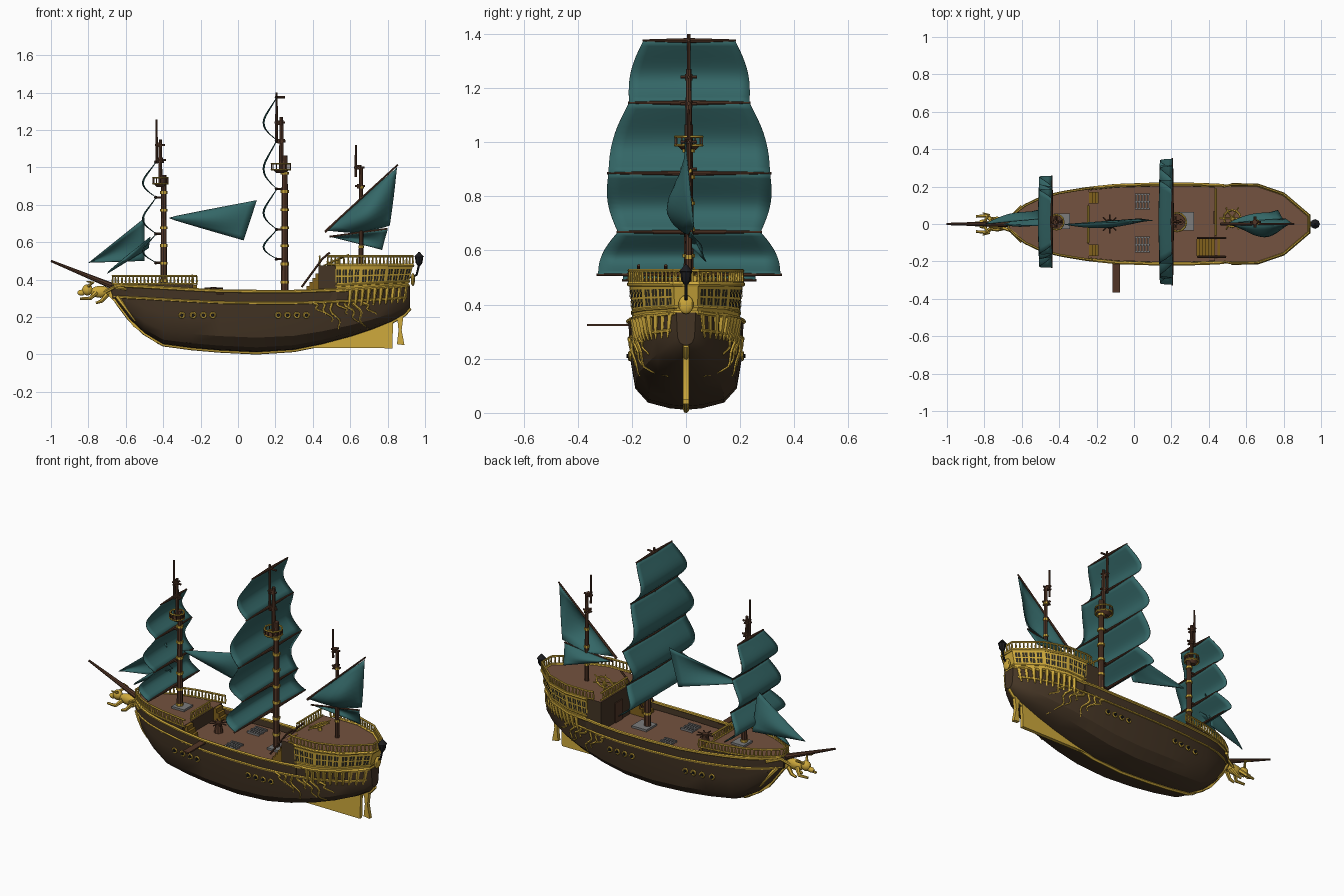
import bpy, bmesh, math
from math import sin, cos, pi
from mathutils import Vector as V

if "Cube" in bpy.data.objects:
    bpy.data.objects.remove(bpy.data.objects["Cube"])

def material(name, *rgb):
    m = bpy.data.materials.new(name)
    m.use_nodes = True
    m.diffuse_color = (*rgb, 1)
    m.node_tree.nodes["Principled BSDF"].inputs["Base Color"].default_value = (*rgb, 1)
    return m

HULL = material("dark hull wood", .058, .035, .018)
GOLD = material("gold trim", .62, .40, .045)
SAIL = material("teal sailcloth", .034, .135, .135)
DECK = material("deck planks", .175, .085, .05)
SPAR = material("spar wood", .085, .037, .02)
GREY = material("grey stone", .2, .2, .2)
IRON = material("black iron", .012, .012, .014)
OCHRE = material("ochre stairs", .22, .12, .012)
GLASS = material("dark glass", .03, .026, .015)

def finish(name, bm, *mats, angle=35, rule=None):
    if rule:
        for f in bm.faces:
            f.normal_update()
            f.material_index = rule(f)
    me = bpy.data.meshes.new(name)
    bm.to_mesh(me)
    bm.free()
    for m in mats:
        me.materials.append(m)
    ob = bpy.data.objects.new(name, me)
    bpy.context.collection.objects.link(ob)
    bpy.ops.object.select_all(action='DESELECT')
    ob.select_set(True)
    bpy.context.view_layer.objects.active = ob
    bpy.ops.object.shade_smooth_by_angle(angle=math.radians(angle))
    return ob

def tube(bm, pts, r, n=6, closed=False):
    """Sweep a round section along points; r is a number or one per point."""
    pts = [V(p) for p in pts]
    k = len(pts)
    rs = r if isinstance(r, (list, tuple)) else [r] * k
    rings, side = [], None
    for i, p in enumerate(pts):
        a = pts[(i - 1) % k] if closed or i else p
        b = pts[(i + 1) % k] if closed or i < k - 1 else p
        t = (b - a).normalized()
        side = side or t.orthogonal()
        side = (side - t * side.dot(t)).normalized()
        up = t.cross(side)
        rings.append([bm.verts.new(p + (side * cos(2 * pi * j / n) + up * sin(2 * pi * j / n)) * rs[i])
                      for j in range(n)])
    for i in range(k if closed else k - 1):
        A, B = rings[i], rings[(i + 1) % k]
        for j in range(n):
            bm.faces.new((A[j], A[(j + 1) % n], B[(j + 1) % n], B[j]))
    if not closed:
        bm.faces.new(rings[0][::-1])
        bm.faces.new(rings[-1])

def prism(bm, low, high):
    a, b = [bm.verts.new(p) for p in low], [bm.verts.new(p) for p in high]
    n = len(a)
    fs = [bm.faces.new(a), bm.faces.new(b)]
    fs += [bm.faces.new((a[i], a[(i + 1) % n], b[(i + 1) % n], b[i])) for i in range(n)]
    bmesh.ops.recalc_face_normals(bm, faces=fs)

def box(bm, x0, x1, y0, y1, z0, z1):
    q = [(x0, y0), (x1, y0), (x1, y1), (x0, y1)]
    prism(bm, [(*p, z0) for p in q], [(*p, z1) for p in q])

def ball(bm, c, s):
    vs = bmesh.ops.create_uvsphere(bm, u_segments=10, v_segments=7, radius=1)["verts"]
    for v in vs:
        v.co = V(c) + V((v.co.x * s[0], v.co.y * s[1], v.co.z * s[2]))

def interp(tab, x, col=1):
    for a, b in zip(tab, tab[1:]):
        if x <= b[0]:
            t = max(0, (x - a[0]) / (b[0] - a[0]))
            return a[col] + (b[col] - a[col]) * t
    return tab[-1][col]

# Hull stations: x, half breadth, keel height, top height
ST = [(-.68, .012, .33, .372), (-.64, .055, .27, .37), (-.58, .1, .19, .366), (-.5, .138, .115, .362),
      (-.4, .165, .055, .356), (-.25, .19, .035, .347), (-.1, .206, .022, .34), (.1, .213, .012, .337),
      (.3, .213, .025, .337), (.45, .208, .055, .342), (.6, .19, .095, .348), (.72, .158, .135, .354),
      (.82, .117, .175, .36), (.89, .07, .215, .366), (.92, .035, .25, .37)]
SEC = [(0, .03), (.015, .28), (.08, .66), (.24, .88), (.55, .96), (1, 1)]
top = lambda x: interp(ST, x, 3)
def side(x, z, s=1):
    k = interp(ST, x, 2)
    return V((x, s * interp(ST, x) * interp(SEC, (z - k) / (top(x) - k)), z))

bm = bmesh.new()
rows = []
for x, w, k, t in ST:
    half = [(w * f, k + (t - k) * h) for h, f in SEC]
    rows.append([bm.verts.new((x, y, z)) for y, z in half[::-1] + [(-y, z) for y, z in half]])
for A, B in zip(rows, rows[1:]):
    for j in range(len(A) - 1):
        bm.faces.new((A[j], A[j + 1], B[j + 1], B[j]))
bm.faces.new(rows[0])
bm.faces.new(rows[-1])
finish("hull", bm, HULL, angle=30)

# Decks, following the hull plan
def deck(name, x0, x1, z0, z1, inset):
    xs = [x0] + [s[0] for s in ST if x0 < s[0] < x1] + [x1]
    out = [(x, max(.004, interp(ST, x) * inset)) for x in xs]
    out += [(x, -y) for x, y in out[::-1]]
    b = bmesh.new()
    prism(b, [(*p, z0) for p in out], [(*p, z1) for p in out])
    finish(name, b, HULL, DECK, rule=lambda f: int(f.normal.z > .9))
deck("main_deck", -.6, .85, .28, .3, .95)
deck("forecastle", -.67, -.24, .3, .374, .98)
bm = bmesh.new()
box(bm, .43, .53, -.2, .2, .29, .475)
finish("quarterdeck_front", bm, HULL, DECK, rule=lambda f: int(f.normal.z > .9))

# Trim strips along the sides and the keel
bm = bmesh.new()
for s in (1, -1):
    xs = [i * .04 - .66 for i in range(40)]
    tube(bm, [side(x, top(x), s) for x in xs], .009)
    tube(bm, [side(x, top(x) - .062, s) for x in xs], .007)
    tube(bm, [side(-.645 + .016 * i, .31 - .022 * i, s) for i in range(7)], [.014 - .0015 * i for i in range(7)])
tube(bm, [(x, 0, k - .002) for x, w, k, t in ST], .011)
P = lambda pts, y: [(x, y, z) for x, z in pts]
for poly in ([(.1, .01), (.4, .035), (.825, .033), (.83, .2), (.7, .14), (.45, .07), (.2, .03)],
             [(.85, .055), (.89, .05), (.875, .13), (.885, .21), (.85, .21), (.858, .13)],
             [(-.72, .345), (-.64, .35), (-.55, .17), (-.42, .05), (-.56, .15), (-.65, .27)]):
    prism(bm, P(poly, -.011), P(poly, .011))
finish("hull_trim_and_rudder", bm, GOLD)

# Gunports, and scrollwork ahead of the stern
bm, guns = bmesh.new(), bmesh.new()
for s in (1, -1):
    for x in (-.3, -.24, -.185, -.135, .215, .265, .315, .365):
        c = side(x, .21, s)
        tube(bm, [c + V((.014 * cos(a * pi / 5), s * .004, .014 * sin(a * pi / 5))) for a in range(10)], .005, 5, True)
        tube(guns, [c, c + V((0, s * .014, 0))], .008, 8)
    for i in range(7):
        x0, drop = .4 + .045 * i, .06 + .04 * (i % 3)
        tube(bm, [side(x0 + .03 * j / 4 + .014 * sin(j * 1.1 + i), .275 - drop * j / 8, s) + V((0, s * .003, 0))
                  for j in range(9)], [.008 - .0006 * j for j in range(9)], 5)
finish("gunports_and_scrolls", bm, GOLD)
finish("cannon_muzzles", guns, IRON)

# Stern gallery: sloped wall, panes, brackets
G = [(.52, .21), (.66, .208), (.8, .16), (.935, .045)]
UP = [V((x, y, .475)) for x, y in G]
LOW = [V((.52 + (x - .52) * .94, y * .93, .34 + (x - .52) * .07)) for x, y in G]
flip = lambda p: V((p.x, -p.y, p.z))
loop = lambda h: h + [flip(p) for p in h[::-1]]
bm, panes, trim = bmesh.new(), bmesh.new(), bmesh.new()
prism(bm, loop(LOW), loop(UP))
finish("stern_gallery", bm, GOLD, DECK, HULL,
       rule=lambda f: 1 if f.normal.z > .9 else 2 if f.normal.z < -.8 else 0)
tube(trim, loop(UP), .009)
tube(trim, loop(LOW), .009)
tube(trim, [p.lerp(q, .2) for p, q in zip(loop(LOW), loop(UP))], .006)
for m in (lambda p: p, flip):
    for a, b, c, d in zip(LOW, LOW[1:], UP[1:], UP):
        nrm = (b - a).cross(d - a).normalized()
        nrm *= .003 if nrm.y > 0 else -.003
        at = lambda u, v: m(a.lerp(b, u).lerp(d.lerp(c, u), v) + nrm)
        for i in range(4):
            for v0, v1 in ((.3, .54), (.6, .84)):
                for h in (0, .5):
                    u0 = .04 + (i + h * .8 + .06) * .235
                    panes.faces.new([panes.verts.new(at(u, v)) for u, v in
                                     ((u0, v0), (u0 + .075, v0), (u0 + .075, v1), (u0, v1))])
        for i in range(4):
            p = a.lerp(b, (i + .5) / 4)
            if p.x > .58:
                q = side(min(p.x - .01, .91), p.z - .09)
                tube(trim, [m(p), m(p.lerp(q, .5) - V((0, 0, .012))), m(q)], [.014, .01, .005], 5)
ball(trim, (.935, 0, .4), (.012, .028, .035))
finish("gallery_windows", panes, GLASS)
finish("gallery_trim", trim, GOLD)

# Balustrades
def balustrade(name, path, h, step=.022):
    b = bmesh.new()
    up = V((0, 0, h))
    tube(b, [p + up for p in path], .006)
    tube(b, [p + up * .12 for p in path], .005)
    for p, q in zip(path, path[1:]):
        n = max(1, round((q - p).length / step))
        for i in range(n):
            c = p.lerp(q, i / n)
            tube(b, [c, c + up * .4, c + up], [.003, .006, .003], 5)
    finish(name, b, GOLD)
bow = [V((x, interp(ST, x), .372)) for x in (-.22, -.3, -.4, -.5, -.58, -.64, -.67)]
balustrade("forecastle_rail", loop(bow), .048)
balustrade("forecastle_aft_rail", [V((-.245, -.1, .374)), V((-.245, .1, .374))], .048)
balustrade("quarterdeck_rail", loop([V((.48, .2, .475))] + UP), .05)
balustrade("quarterdeck_front_rail", [V((.437, -.06, .475)), V((.437, .19, .475))], .05)

# Bowsprit and animal figurehead
bm = bmesh.new()
tube(bm, [(-.56, 0, .32), (-1, 0, .5)], [.02, .006], 8)
finish("bowsprit", bm, SPAR)
bm = bmesh.new()
ball(bm, (-.735, 0, .335), (.06, .026, .032))
ball(bm, (-.805, 0, .345), (.03, .026, .03))
ball(bm, (-.838, 0, .33), (.022, .015, .016))
for s in (1, -1):
    tube(bm, [(-.76, s * .02, .33), (-.79, s * .045, .3), (-.845, s * .04, .298)], [.014, .01, .007])
    tube(bm, [(-.7, s * .02, .32), (-.73, s * .03, .285), (-.76, s * .03, .275)], [.014, .01, .007])
    tube(bm, [(-.8, s * .015, .365), (-.775, s * .05, .385), (-.81, s * .06, .39)], [.009, .007, .003])
    tube(bm, [(-.72, s * .015, .33), (-.66, s * .035, .36), (-.6, s * .095, .35)], .009)
finish("figurehead", bm, GOLD)

# Masts: stepped poles with gold bands, crosstrees and lookout nests
def mast(name, poles, bands, trees, nest=None):
    b, g = bmesh.new(), bmesh.new()
    for x, z0, z1, r in poles:
        tube(b, [(x, .01, z0), (x, .01, z1)], [r, r * .75], 8)
    x, z0, z1, r = poles[0]
    for i in range(bands):
        z = z0 + (z1 - z0) * (i + 1) / (bands + 1)
        tube(g, [(x, .01, z - .007), (x, .01, z + .007)], r * 1.12, 8)
    for x, z in trees:
        tube(b, [(x - .025, .01, z), (x + .03, .01, z)], .006)
        tube(b, [(x, -.02, z), (x, .04, z)], .006)
        tube(b, [(x, .01, z - .012), (x, .01, z + .012)], .014, 8)
    if nest:
        x, z, r = nest
        tube(b, [(x, .01, z - .03), (x, .01, z - .012)], [r * .5, r * .9], 10)
        for h in (-.012, .02):
            tube(g, [(x + r * cos(a * pi / 6), .01 + r * sin(a * pi / 6), z + h) for a in range(12)], .005, 5, True)
        for a in range(12):
            c = V((x + r * cos(a * pi / 6), .01 + r * sin(a * pi / 6), z))
            tube(b, [c - V((0, 0, .012)), c + V((0, 0, .02))], .004, 4)
    finish(name, b, SPAR)
    finish(name + "_bands", g, GOLD)
mast("fore_mast", [(-.397, .3, .96, .018), (-.415, .9, 1.15, .011), (-.435, 1.02, 1.255, .007)], 6,
     [(-.415, 1.04), (-.42, 1.12)], (-.415, .925, .04))
mast("main_mast", [(.25, .29, 1.065, .02), (.232, .98, 1.27, .013), (.206, 1.13, 1.4, .008)], 7,
     [(.225, 1.14), (.22, 1.24)], (.23, 1.0, .05))
mast("mizzen_mast", [(.658, .47, 1.0, .013), (.63, .95, 1.12, .007)], 4, [(.65, .9), (.645, 1.0)])

# Sails
def cloth(name, fn, nu=12, nv=8):
    b = bmesh.new()
    g = [[b.verts.new(fn(i / nu, j / nv)) for j in range(nv + 1)] for i in range(nu + 1)]
    for i in range(nu):
        for j in range(nv):
            b.faces.new((g[i][j], g[i + 1][j], g[i + 1][j + 1], g[i][j + 1]))
    bmesh.ops.remove_doubles(b, verts=b.verts, dist=1e-5)
    ob = finish(name, b, SAIL, angle=60)
    ob.modifiers.new("thickness", 'SOLIDIFY').thickness = .004

def square_sails(name, x, y, yards, belly):
    b = bmesh.new()
    for i, (z, w) in enumerate(yards):
        tube(b, [(x, y - w, z), (x, y, z), (x, y + w, z)], [.004, .009, .004], 8)
        tube(b, [(x, y, z), (x + .045, .01, z)], .006)
        if i + 1 < len(yards):
            z2, w2 = yards[i + 1]
            def fn(u, v):
                half = w + (w2 - w) * v + .02 * sin(pi * v)
                return V((x - belly * sin(pi * v) * (.9 + .1 * sin(pi * u)) + .012 * sin(2 * pi * v),
                          y + (2 * u - 1) * half * .985, z + (z2 - z) * v))
            cloth(f"{name}_sail_{i + 1}", fn, 12, 12)
    finish(name + "_yards", b, SPAR)
square_sails("main", .205, .012, [(1.375, .172), (1.145, .226), (.885, .303), (.668, .268), (.51, .342)], .07)
square_sails("fore", -.44, .012, [(1.03, .125), (.84, .175), (.645, .19), (.49, .248)], .07)

def patch(name, p00, p10, p11, p01, belly):
    a, b, c, d = map(V, (p00, p10, p11, p01))
    cloth(name, lambda u, v: a.lerp(b, u).lerp(d.lerp(c, u), v) + V((0, belly * sin(pi * u) * sin(pi * v), 0)))
def tri(name, a, b, c, belly):
    patch(name, a, b, c, a, belly)
patch("lateen_sail", (.475, 0, .662), (.85, 0, 1.0), (.81, .03, .69), (.66, .02, .65), -.08)
tri("lower_lateen_sail", (.49, 0, .63), (.8, .02, .67), (.77, .075, .56), .03)
tri("stay_sail", (-.37, 0, .73), (.1, .02, .825), (.03, .03, .61), -.03)
tri("outer_jib", (-.8, 0, .49), (-.5, .03, .73), (-.5, .08, .5), .03)
tri("inner_jib", (-.7, 0, .435), (-.47, -.01, .63), (-.48, .06, .57), -.02)
bm = bmesh.new()
tube(bm, [(.465, 0, .655), (.855, 0, 1.015)], [.008, .005])
tube(bm, [(.49, 0, .63), (.8, .02, .672)], .005)
finish("lateen_yards", bm, SPAR)

# Deck fittings
bm = bmesh.new()
for x, y, z, r in ((.27, .015, .3, .05), (-.385, .015, .374, .042)):
    box(bm, x - r, x + r, y - r, y + r, z, z + .012)
for y in (-.11, .12):
    for i in range(5):
        box(bm, .008 + i * .016, .017 + i * .016, y - .038, y + .038, .3, .31)
    for e in (-.038, 0, .038):
        box(bm, .005, .085, y + e - .004, y + e + .004, .3, .312)
finish("mast_steps_and_hatches", bm, GREY)
bm = bmesh.new()
for i in range(8):
    box(bm, .335 + .016 * i, .46, -.17, -.08, .3 + .022 * i, .314 + .022 * (i + 1) - .014)
for s in (1, -1):
    for i in range(3):
        box(bm, -.24, -.19 - i * .015, s * .14 - .03, s * .14 + .03, .3 + .024 * i, .324 + .024 * i)
finish("stairs", bm, OCHRE)
bm = bmesh.new()
box(bm, -.115, -.075, -.365, -.2, .32, .328)
tube(bm, [(-.13, 0, .3), (-.13, 0, .36)], [.026, .016], 10)
for a in range(4):
    d = V((.05 * cos(a * pi / 4), .05 * sin(a * pi / 4), 0))
    tube(bm, [V((-.13, 0, .355)) - d, V((-.13, 0, .355)) + d], .004)
for y in (-.175, -.075):
    tube(bm, [(.34, y, .36), (.45, y, .51), (.49, y, .545)], .006)
box(bm, .424, .432, .0, .07, .3, .42)
finish("gangplank_capstan_and_door", bm, SPAR)

# Helm and deck ornament
bm = bmesh.new()
hub = V((.525, .03, .505))
ring = [V((.045 * cos(a * pi / 6), .045 * sin(a * pi / 6), .02 * cos(a * pi / 6))) for a in range(12)]
tube(bm, [hub + p for p in ring], .006, 5, True)
for p in ring[::2]:
    tube(bm, [hub, hub + p * 1.5], .004, 5)
tube(bm, [hub, (.53, .03, .47)], .012)
finish("helm", bm, GOLD)

# Stern lantern
bm = bmesh.new()
tube(bm, [(.92, 0, .41), (.955, 0, .425), (.968, 0, .48)], .006)
tube(bm, [(.968, 0, z) for z in (.475, .49, .52, .522, .548)], [.008, .018, .022, .026, .003], 8)
finish("stern_lantern", bm, IRON)
